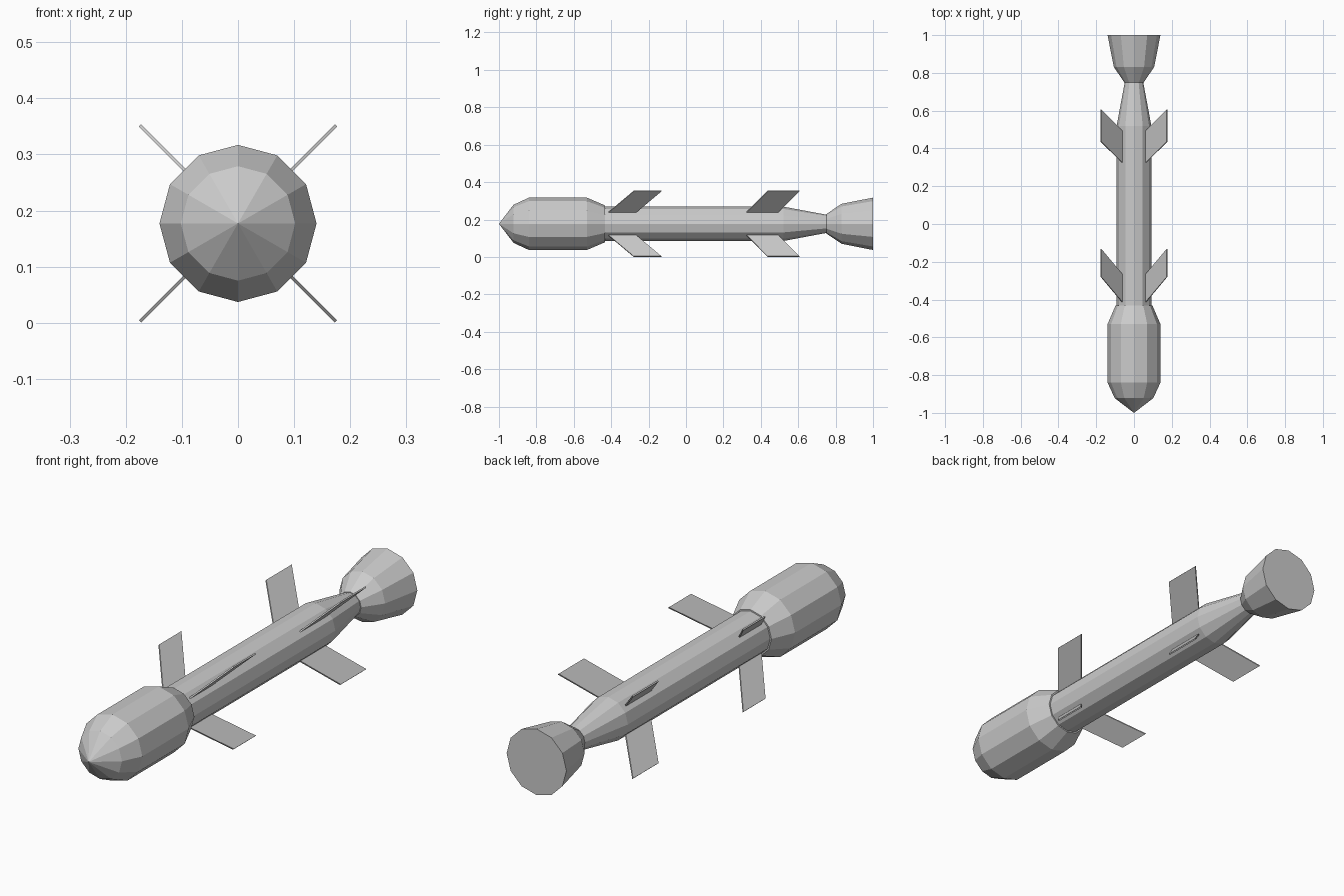
import bpy
from math import cos, sin, pi

if "Cube" in bpy.data.objects:
    bpy.data.objects.remove(bpy.data.objects["Cube"])

AXIS_Z = 0.177
SIDES = 12


def make_object(name, verts, faces):
    mesh = bpy.data.meshes.new(name)
    mesh.from_pydata(verts, [], faces)
    mesh.update()
    obj = bpy.data.objects.new(name, mesh)
    bpy.context.collection.objects.link(obj)
    return obj


def lathe(name, profile):
    """Closed faceted solid turned around the y axis from (y, radius) points."""
    verts, rings, faces = [], [], []
    for y, r in profile:
        start, count = len(verts), SIDES if r > 0 else 1
        rings.append([start + i % count for i in range(SIDES)])
        for i in range(count):
            a = 2 * pi * i / SIDES
            verts.append((r * cos(a), y, AXIS_Z + r * sin(a)))
    for a, b in zip(rings, rings[1:]):
        for i in range(SIDES):
            j = (i + 1) % SIDES
            quad = [a[i], b[i], b[j], a[j]]
            faces.append(list(dict.fromkeys(quad)))
    if profile[0][1] > 0:
        faces.append(rings[0])
    if profile[-1][1] > 0:
        faces.append(rings[-1][::-1])
    return make_object(name, verts, faces)


def fin(name, outline, angle, half=0.003):
    """Thin swept plate from (y, radial distance) corners, turned to an angle."""
    verts = [(r * cos(angle) - s * sin(angle), y, AXIS_Z + r * sin(angle) + s * cos(angle))
             for s in (-half, half) for y, r in outline]
    faces = [(0, 1, 2, 3), (7, 6, 5, 4)]
    faces += [(i, i + 4, (i + 1) % 4 + 4, (i + 1) % 4) for i in range(4)]
    return make_object(name, verts, faces)


# Fuselage parts
lathe("warhead", [(-1.0, 0), (-0.922, 0.102), (-0.84, 0.14), (-0.53, 0.14), (-0.432, 0.098)])
lathe("body_tube", [(-0.45, 0.092), (0.52, 0.092), (0.755, 0.048)])
lathe("tail_nozzle", [(0.75, 0.052), (0.832, 0.107), (1.0, 0.14)])

# Two sets of four swept fins on the diagonals
ROOT, TIP = 0.088, 0.247
fin_sets = {
    "front_fin": [(-0.414, ROOT), (-0.280, TIP), (-0.132, TIP), (-0.266, ROOT)],
    "rear_fin": [(0.324, ROOT), (0.436, TIP), (0.606, TIP), (0.494, ROOT)],
}
for name, outline in fin_sets.items():
    for k in range(4):
        fin(f"{name}_{k + 1}", outline, pi / 4 + k * pi / 2)
